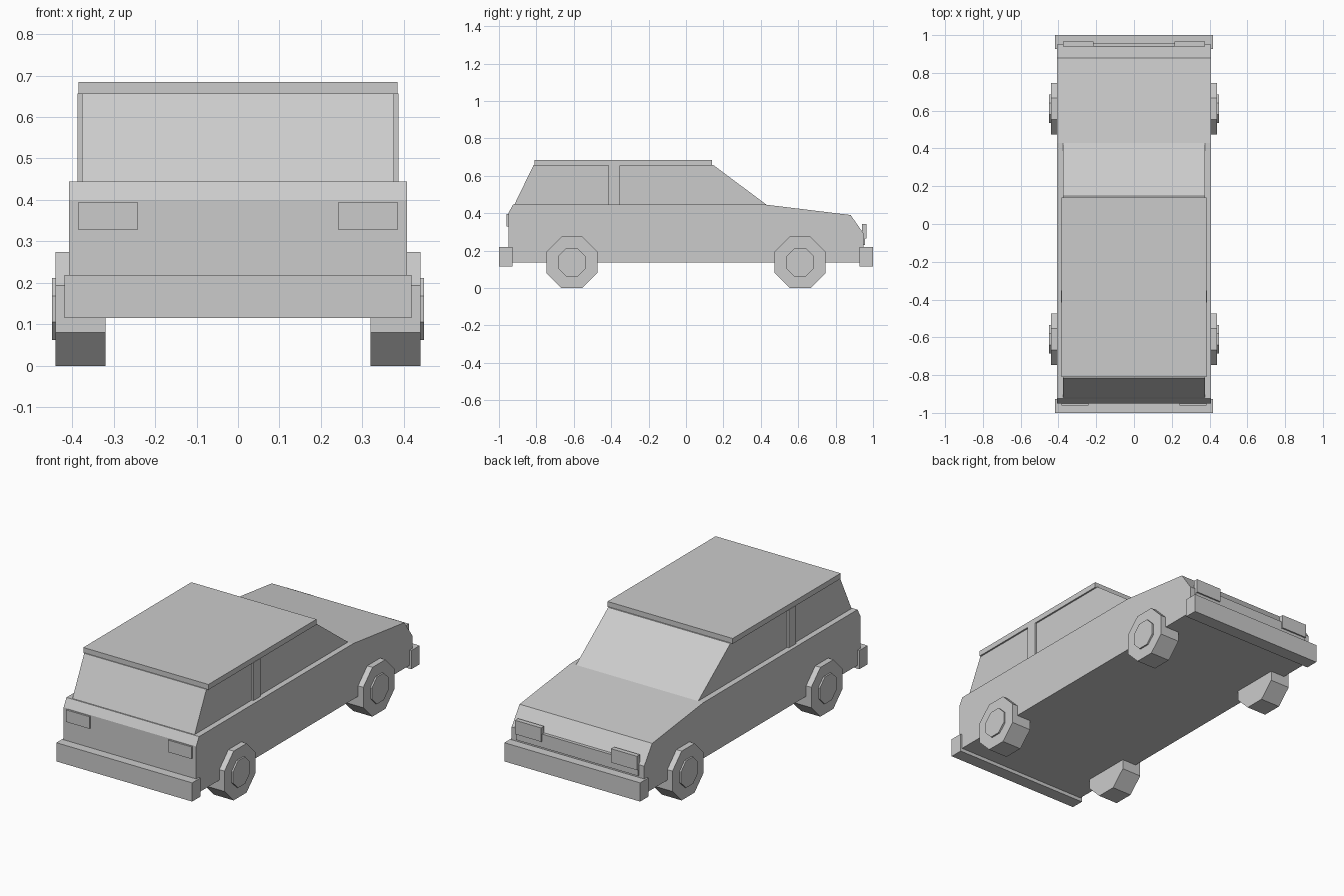
import bpy
import bmesh
import math
from mathutils import Matrix

cube = bpy.data.objects.get("Cube")
if cube:
    bpy.data.objects.remove(cube, do_unlink=True)

grey = bpy.data.materials.new("plain grey")
grey.use_nodes = True
colour = (0.6, 0.6, 0.6, 1)
grey.diffuse_color = colour
grey.node_tree.nodes["Principled BSDF"].inputs["Base Color"].default_value = colour


def finish(name, bm):
    bmesh.ops.recalc_face_normals(bm, faces=bm.faces)
    mesh = bpy.data.meshes.new(name)
    bm.to_mesh(mesh)
    bm.free()
    mesh.materials.append(grey)
    obj = bpy.data.objects.new(name, mesh)
    bpy.context.collection.objects.link(obj)
    return obj


def box(name, x, y, z):
    """Box from (low, high) ranges on each axis."""
    bm = bmesh.new()
    bmesh.ops.create_cube(bm, size=1)
    for v in bm.verts:
        for i, (low, high) in enumerate((x, y, z)):
            v.co[i] = high if v.co[i] > 0 else low
    return finish(name, bm)


def side_profile(name, points, half_width):
    """Extrude a (y, z) side outline across the car."""
    bm = bmesh.new()
    face = bm.faces.new([bm.verts.new((-half_width, y, z)) for y, z in points])
    new = bmesh.ops.extrude_face_region(bm, geom=[face])["geom"]
    verts = [g for g in new if isinstance(g, bmesh.types.BMVert)]
    bmesh.ops.translate(bm, vec=(2 * half_width, 0, 0), verts=verts)
    return finish(name, bm)


def octagon(name, x, y, z, apothem):
    """Eight-sided disc with a flat top, axle along x."""
    bm = bmesh.new()
    r = apothem / math.cos(math.pi / 8)
    turn = Matrix.Rotation(math.pi / 2, 4, 'Y') @ Matrix.Rotation(math.pi / 8, 4, 'Z')
    place = Matrix.Translation((sum(x) / 2, y, z))
    bmesh.ops.create_cone(bm, cap_ends=True, segments=8, radius1=r, radius2=r,
                          depth=abs(x[1] - x[0]), matrix=place @ turn)
    return finish(name, bm)


# Body, cabin and roof
side_profile("body", [(-0.95, 0.135), (0.95, 0.135), (0.95, 0.29), (0.88, 0.39),
                      (0.43, 0.445), (-0.925, 0.445), (-0.95, 0.40)], 0.408)
side_profile("cabin", [(-0.918, 0.44), (-0.918, 0.445), (-0.815, 0.657),
                       (0.147, 0.657), (0.43, 0.445), (0.43, 0.44)], 0.376)
box("roof", (-0.385, 0.385), (-0.81, 0.14), (0.655, 0.685))

# Bumpers and grille
box("nose_bumper", (-0.418, 0.418), (0.927, 1.0), (0.115, 0.219))
box("tail_bumper", (-0.418, 0.418), (-1.0, -0.927), (0.115, 0.219))
box("grille", (-0.375, 0.375), (0.93, 0.958), (0.23, 0.305))

# Paired parts on both sides
for side, s in (("left", 1), ("right", -1)):
    def span(a, b):
        return tuple(sorted((s * a, s * b)))

    box(f"{side}_door_pillar", span(0.36, 0.387), (-0.415, -0.353), (0.44, 0.657))
    box(f"{side}_headlight", span(0.215, 0.375), (0.94, 0.966), (0.265, 0.342))
    box(f"{side}_tail_light", span(0.242, 0.385), (-0.96, -0.93), (0.328, 0.395))
    for end, y in (("nose", 0.61), ("tail", -0.61)):
        octagon(f"{side}_{end}_wheel", span(0.32, 0.44), y, 0.137, 0.137)
        octagon(f"{side}_{end}_hub", span(0.43, 0.449), y, 0.137, 0.075)
